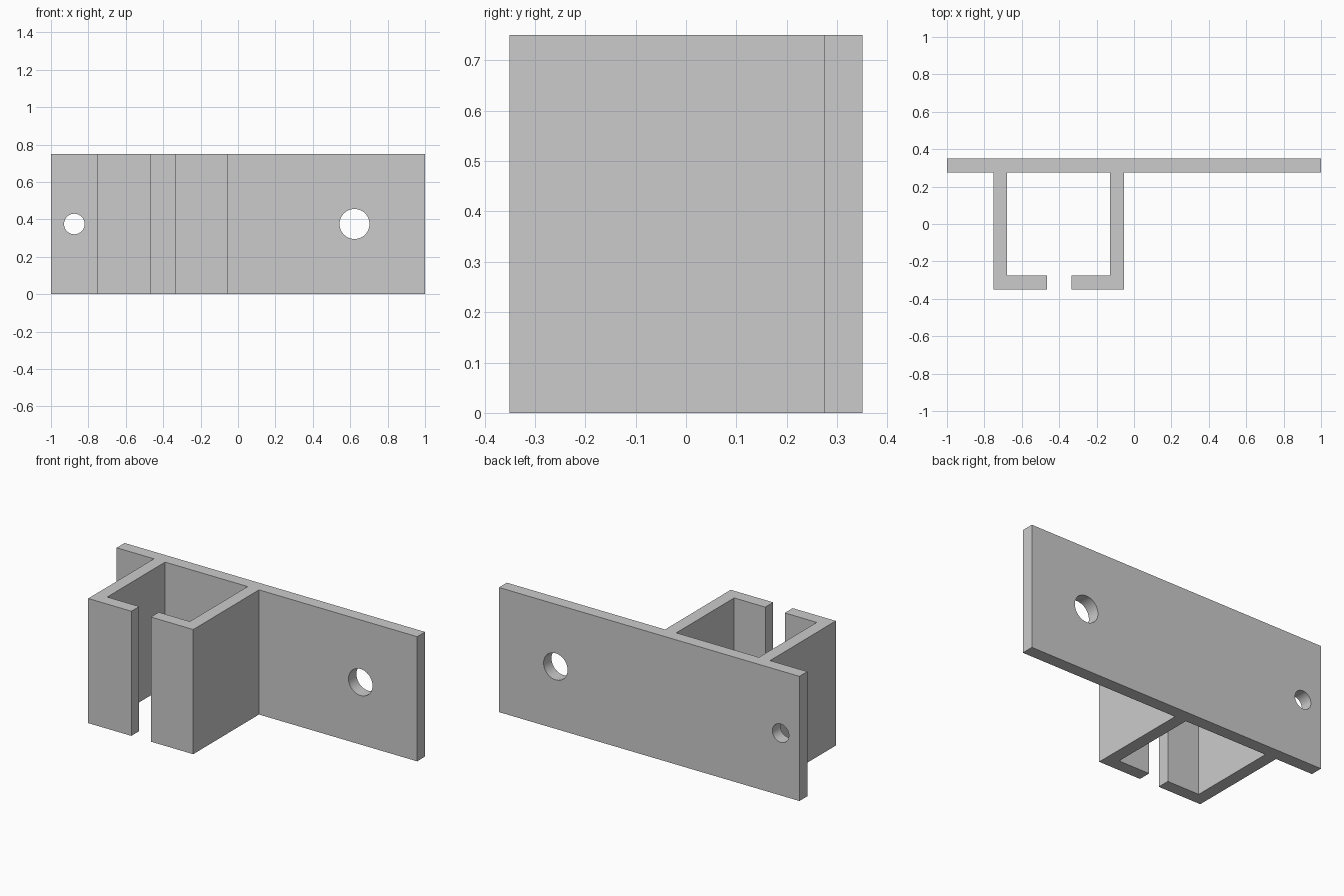
import bpy, bmesh
from math import radians

if "Cube" in bpy.data.objects:
    bpy.data.objects.remove(bpy.data.objects["Cube"])

HEIGHT = 0.75

# Bracket: one top-view outline (back plate + slotted channel), extruded upward
outline = [(-1, .35), (-1, .275), (-.752, .275), (-.752, -.35),
           (-.465, -.35), (-.465, -.275), (-.678, -.275), (-.678, .275),
           (-.128, .275), (-.128, -.275), (-.335, -.275), (-.335, -.35),
           (-.053, -.35), (-.053, .275), (1, .275), (1, .35)]
bm = bmesh.new()
face = bm.faces.new([bm.verts.new((x, y, 0)) for x, y in outline])
ext = bmesh.ops.extrude_face_region(bm, geom=[face])
top = [v for v in ext["geom"] if isinstance(v, bmesh.types.BMVert)]
bmesh.ops.translate(bm, verts=top, vec=(0, 0, HEIGHT))
bmesh.ops.recalc_face_normals(bm, faces=bm.faces)
mesh = bpy.data.meshes.new("channel_bracket")
bm.to_mesh(mesh)
bm.free()
bracket = bpy.data.objects.new("channel_bracket", mesh)
bpy.context.collection.objects.link(bracket)


# Screw holes through the back plate
def drill(name, x, radius):
    bpy.ops.mesh.primitive_cylinder_add(vertices=48, radius=radius, depth=0.2,
                                        location=(x, 0.3125, HEIGHT / 2),
                                        rotation=(radians(90), 0, 0))
    cutter = bpy.context.object
    cutter.name = name
    cutter.hide_render = True
    mod = bracket.modifiers.new(name, "BOOLEAN")
    mod.operation = "DIFFERENCE"
    mod.solver = "EXACT"
    mod.object = cutter
    bpy.ops.object.select_all(action="DESELECT")
    bracket.select_set(True)
    bpy.context.view_layer.objects.active = bracket
    bpy.ops.object.modifier_apply(modifier=name)
    bpy.data.objects.remove(cutter)


drill("small_hole", -0.875, 0.055)
drill("large_hole", 0.623, 0.08)

bpy.ops.object.shade_smooth_by_angle(angle=radians(30))
